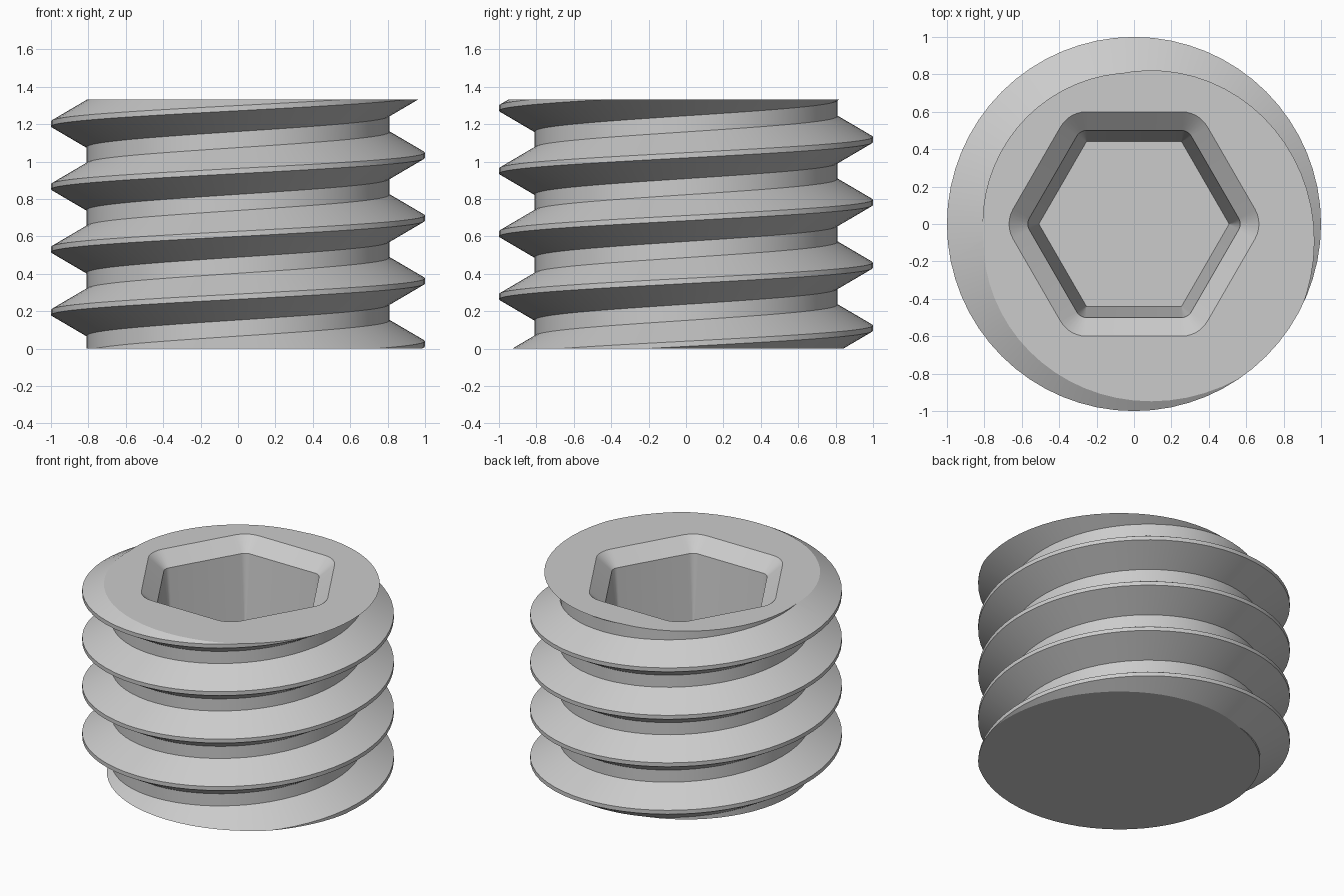
import bpy, bmesh, math
from mathutils import Vector

cube = bpy.data.objects.get("Cube")
if cube:
    bpy.data.objects.remove(cube, do_unlink=True)

HEIGHT, PITCH, SIDES = 1.333, 0.336, 64
CREST_Z = 0.026          # crest height on the +x side
HEX_APOTHEM = 0.44       # flat-to-centre size at the socket floor

# One pitch of the thread: radius and height relative to the crest
profile = [(0.81, -0.125), (1.0, -0.014), (1.0, 0.014), (0.81, 0.125), (0.81, PITCH - 0.125)]

bm = bmesh.new()

# Helical thread surface, longer than needed at both ends
rows = []
for i in range(-2 * SIDES, 6 * SIDES + 1):
    a = 2 * math.pi * i / SIDES
    lift = CREST_Z + PITCH * i / SIDES
    rows.append([bm.verts.new((r * math.cos(a), r * math.sin(a), z + lift)) for r, z in profile])
for lower, upper in zip(rows, rows[1:]):
    for k in range(len(profile) - 1):
        bm.faces.new((lower[k], upper[k], upper[k + 1], lower[k + 1]))
bmesh.ops.remove_doubles(bm, verts=bm.verts, dist=0.0005)

# Trim flat at the bottom and the top
for z, direction in ((0, -1), (HEIGHT, 1)):
    bmesh.ops.bisect_plane(bm, geom=bm.verts[:] + bm.edges[:] + bm.faces[:], dist=1e-5,
                           plane_co=(0, 0, z), plane_no=(0, 0, direction), clear_outer=True)
bmesh.ops.remove_doubles(bm, verts=bm.verts, dist=0.0005)


def boundary(z):
    return [e for e in bm.edges if e.is_boundary and all(abs(v.co.z - z) < 1e-3 for v in e.verts)]


def hex_ring(offset, z, steps=6):
    """Hexagon grown outwards by an offset, which rounds its corners."""
    ring = []
    for c in range(6):
        a = c * math.pi / 3
        corner = Vector((math.cos(a), math.sin(a), 0)) * HEX_APOTHEM / math.cos(math.pi / 6)
        for s in range(steps + 1):
            b = a + (s / steps - 0.5) * math.pi / 3
            p = corner + offset * Vector((math.cos(b), math.sin(b), 0))
            ring.append(bm.verts.new((p.x, p.y, z)))
    return ring


# Bottom cap
bmesh.ops.triangle_fill(bm, edges=boundary(0), use_beauty=True)

# Hex socket: chamfered mouth, drafted walls and flat floor
rings = [hex_ring(0.16, HEIGHT), hex_ring(0.06, HEIGHT - 0.09), hex_ring(0.0005, HEIGHT - 0.7)]
for outer, inner in zip(rings, rings[1:]):
    for k in range(len(outer)):
        n = (k + 1) % len(outer)
        bm.faces.new((outer[k], outer[n], inner[n], inner[k]))
bm.faces.new(rings[-1])

# Top cap around the socket mouth
bmesh.ops.triangle_fill(bm, edges=boundary(HEIGHT), use_beauty=True, normal=(0, 0, 1))
bmesh.ops.recalc_face_normals(bm, faces=bm.faces)

mesh = bpy.data.meshes.new("threaded_set_screw")
bm.to_mesh(mesh)
bm.free()
screw = bpy.data.objects.new("threaded_set_screw", mesh)
bpy.context.collection.objects.link(screw)

# Plain grey metal
grey = bpy.data.materials.new("grey_metal")
grey.use_nodes = True
color = (0.6, 0.6, 0.6, 1)
grey.diffuse_color = color
grey.node_tree.nodes["Principled BSDF"].inputs["Base Color"].default_value = color
mesh.materials.append(grey)

# Smooth flanks with crisp thread and socket edges
bpy.ops.object.select_all(action='DESELECT')
screw.select_set(True)
bpy.context.view_layer.objects.active = screw
bpy.ops.object.shade_smooth_by_angle(angle=math.radians(25))
